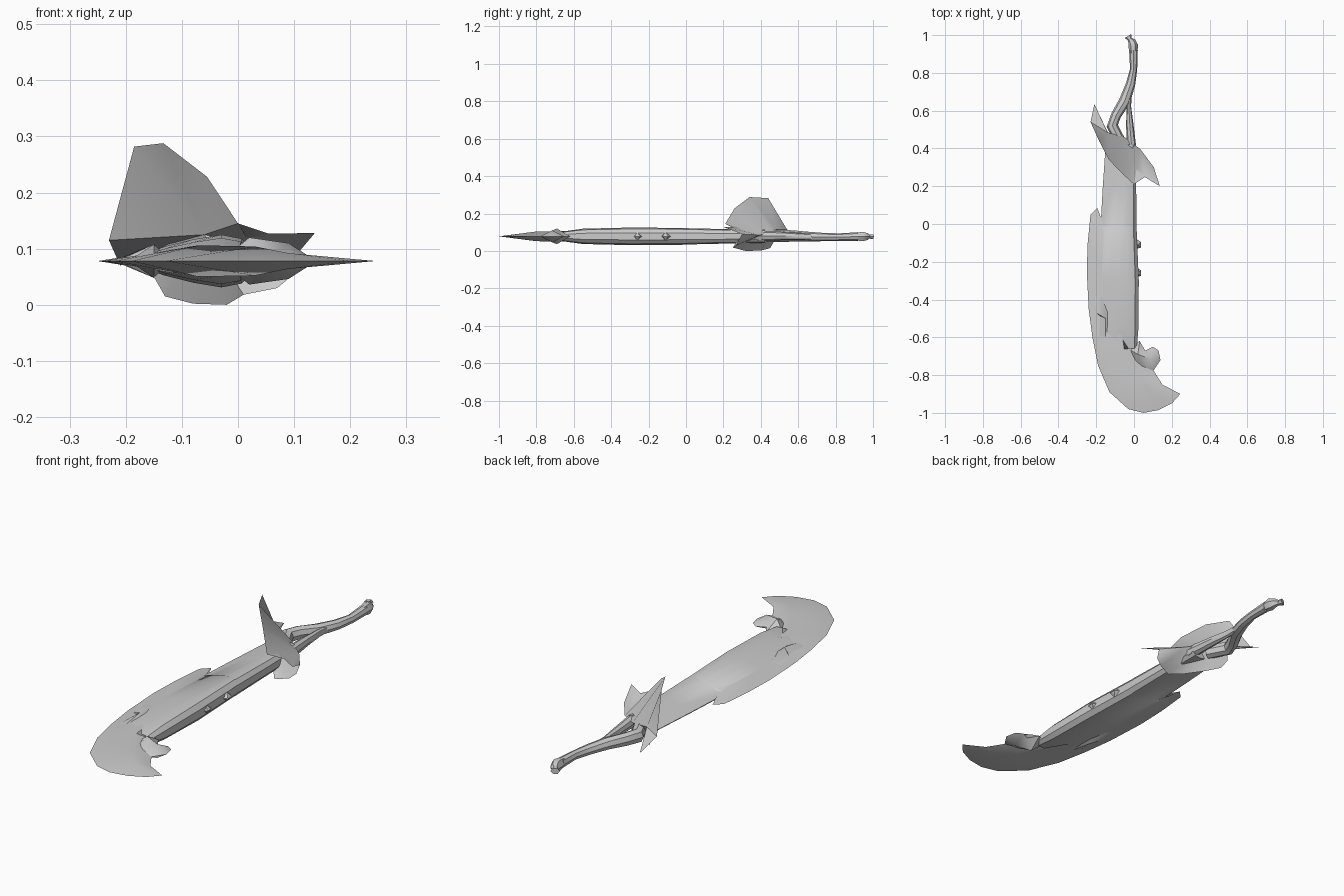
import bpy, bmesh, math
from mathutils import Vector

Z = 0.078  # height of the mid plane

steel = bpy.data.materials.new("grey_steel")
steel.diffuse_color = (0.6, 0.6, 0.6, 1)


def finish(name, bm, angle=35):
    """Clean the mesh, make the object and smooth its soft edges."""
    bmesh.ops.remove_doubles(bm, verts=bm.verts, dist=0.0005)
    bmesh.ops.recalc_face_normals(bm, faces=bm.faces)
    me = bpy.data.meshes.new(name)
    bm.to_mesh(me)
    bm.free()
    me.materials.append(steel)
    ob = bpy.data.objects.new(name, me)
    bpy.context.collection.objects.link(ob)
    bpy.ops.object.select_all(action='DESELECT')
    ob.select_set(True)
    bpy.context.view_layer.objects.active = ob
    bpy.ops.object.shade_smooth_by_angle(angle=math.radians(angle))
    return ob


def face(bm, pts):
    """Face from points, dropping repeats."""
    keep = []
    for p in pts:
        if not any((Vector(p) - Vector(q)).length < 1e-5 for q in keep):
            keep.append(p)
    if len(keep) > 2:
        bm.faces.new([bm.verts.new(p) for p in keep])


def lens(name, rim, ridge):
    """Sharp rim (x, y, ridge index) rising to a ridge (x, y, half height) on both sides."""
    bm = bmesh.new()
    for s in (1, -1):
        for a, b in zip(rim, rim[1:] + rim[:1]):
            ra, rb = ridge[a[2]], ridge[b[2]]
            face(bm, [(a[0], a[1], Z), (b[0], b[1], Z),
                      (rb[0], rb[1], Z + s * rb[2]), (ra[0], ra[1], Z + s * ra[2])])
    return finish(name, bm)


def loft(name, rings):
    bm = bmesh.new()
    vs = [[bm.verts.new(p) for p in r] for r in rings]
    n = len(vs[0])
    for a, b in zip(vs, vs[1:]):
        for i in range(n):
            j = (i + 1) % n
            bm.faces.new((a[i], a[j], b[j], b[i]))
    bm.faces.new(vs[0])
    bm.faces.new(vs[-1])
    return finish(name, bm)


def tube(name, path, sides=8):
    """Tube along (x, y, z, half width, half height)."""
    rings = []
    for i, (x, y, z, w, h) in enumerate(path):
        p, q = path[max(i - 1, 0)], path[min(i + 1, len(path) - 1)]
        side = Vector((q[1] - p[1], p[0] - q[0], 0)).normalized()
        ring = []
        for k in range(sides):
            t = 2 * math.pi * k / sides
            ring.append(Vector((x, y, z)) + side * w * math.cos(t) + Vector((0, 0, h * math.sin(t))))
        rings.append(ring)
    return loft(name, rings)


# Broad blade with a hooked tip
lens("blade",
     [(-0.19, -0.03, 0), (-0.195, 0.085, 0), (-0.23, 0.05, 0), (-0.245, -0.1, 0),
      (-0.25, -0.25, 1), (-0.24, -0.45, 1), (-0.22, -0.6, 2), (-0.19, -0.75, 2),
      (-0.13, -0.89, 3), (-0.03, -0.98, 3), (0.05, -1, 3), (0.13, -0.985, 4),
      (0.2, -0.95, 4), (0.245, -0.9, 4), (0.15, -0.85, 4), (0.1, -0.77, 3),
      (0.02, -0.7, 3), (0.01, -0.6, 2), (0, -0.3, 1), (-0.03, -0.06, 0)],
     [(-0.13, -0.08, 0.02), (-0.1, -0.35, 0.024), (-0.07, -0.65, 0.028),
      (0.03, -0.8, 0.026), (0.09, -0.89, 0.014)])

# Thick spine: teardrop section, fat on the right and thin on the left
shape = [(0, 0.04), (0.3, 0.55), (0.52, 0.82), (0.74, 1), (0.9, 0.85), (0.98, 0.4)]


def section(y, xl, xr, h, skew=(0,) * 6):
    top = [(xl + (xr - xl) * t, y + k, Z + h * v) for (t, v), k in zip(shape, skew)]
    low = [(x, yy, 2 * Z - z) for x, yy, z in reversed(top)]
    return top + low


loft("spine", [
    section(-0.66, -0.165, 0.02, 0.026, (0.01, -0.01, 0.06, 0, 0, 0.02)),
    section(-0.55, -0.195, 0.028, 0.041),
    section(-0.3, -0.2, 0.03, 0.047),
    section(-0.02, -0.195, 0.018, 0.045),
    section(-0.015, -0.177, 0.018, 0.044),
    section(0.2, -0.165, 0.015, 0.039),
    section(0.42, -0.15, 0.01, 0.036)])

# Flared tab along the cutting side
lens("side_tab", [(-0.19, -0.3, 0), (-0.222, -0.36, 0), (-0.215, -0.46, 0), (-0.195, -0.48, 0),
                  (-0.195, -0.62, 0), (-0.15, -0.68, 0), (-0.12, -0.6, 0), (-0.12, -0.4, 0)],
     [(-0.15, -0.5, 0.03)])

# Curled knob beside the tip
lens("tip_knob", [(0.03, -0.62, 0), (0.06, -0.67, 0), (0.1, -0.65, 1), (0.13, -0.67, 1),
                  (0.14, -0.72, 1), (0.1, -0.78, 1), (0.05, -0.77, 1), (0.0, -0.73, 0),
                  (-0.03, -0.66, 0)],
     [(0.02, -0.69, 0.042), (0.09, -0.715, 0.032)])

# Small studs on the back of the spine
for n, y in enumerate((-0.11, -0.26)):
    lens(f"stud_{n + 1}", [(0.0, y + 0.04, 0), (0.036, y + 0.015, 0), (0.036, y - 0.015, 0),
                           (0.0, y - 0.025, 0)], [(0.02, y, 0.022)])

# Flared guard: tall upper fan, shallow lower bowl and two spikes
rim = [(-0.21, 0.635, 0.07), (-0.23, 0.54, 0.115), (-0.185, 0.44, 0.282), (-0.133, 0.34, 0.288),
       (-0.055, 0.26, 0.228), (0.0, 0.21, 0.145), (0.06, 0.25, 0.125), (0.137, 0.2, 0.128),
       (0.105, 0.3, 0.09), (0.1, 0.28, 0.055), (0.07, 0.27, 0.03), (0.01, 0.25, 0.018),
       (-0.02, 0.32, 0.0), (-0.08, 0.4, 0.002), (-0.13, 0.45, 0.015), (-0.15, 0.47, 0.05),
       (-0.125, 0.44, 0.11), (-0.14, 0.45, 0.135), (-0.2, 0.53, 0.11)]
back = [(-0.14, 0.485, 0.115), (-0.05, 0.46, 0.1), (0.035, 0.395, 0.085)]
back_of = [0, 0, 0, 0, 1, 2, 2, 2, 2, 2, 2, 2, 1, 1, 0, 0, 0, 0, 0]
hub = (-0.06, 0.32, 0.125)
bm = bmesh.new()
for i, a in enumerate(rim):
    j = (i + 1) % len(rim)
    face(bm, [a, rim[j], hub])
    face(bm, [a, rim[j], back[back_of[j]], back[back_of[i]]])
finish("guard", bm, 40)

# Bent grip, its thin brace and the pommel
tube("grip", [(-0.07, 0.43, 0.08, 0.03, 0.03), (-0.115, 0.52, 0.08, 0.03, 0.032),
              (-0.095, 0.575, 0.08, 0.027, 0.03), (-0.05, 0.65, 0.077, 0.03, 0.026),
              (-0.018, 0.74, 0.074, 0.025, 0.022), (-0.002, 0.82, 0.074, 0.019, 0.02),
              (-0.003, 0.92, 0.077, 0.023, 0.023)])
tube("grip_brace", [(-0.01, 0.38, 0.08, 0.025, 0.03), (-0.022, 0.52, 0.08, 0.02, 0.022),
                    (-0.027, 0.62, 0.077, 0.012, 0.018), (-0.025, 0.7, 0.075, 0.012, 0.015)])
tube("pommel", [(-0.003, 0.9, 0.077, 0.02, 0.021), (-0.004, 0.945, 0.077, 0.026, 0.029),
                (-0.012, 0.968, 0.077, 0.02, 0.02), (-0.022, 0.978, 0.077, 0.012, 0.012),
                (-0.032, 0.995, 0.077, 0.02, 0.014)], 6)
